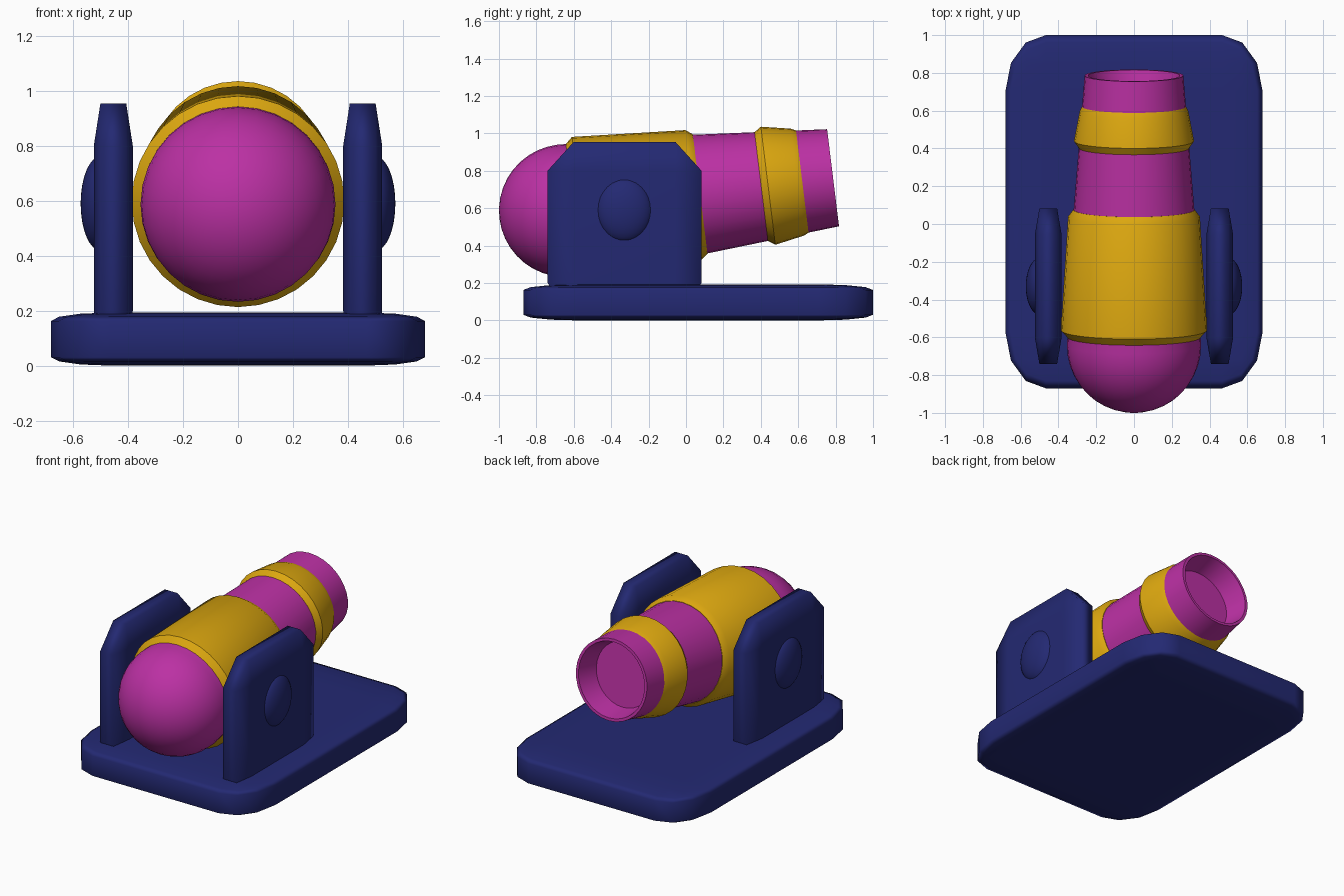
import bpy, bmesh, math
from mathutils import Matrix

if "Cube" in bpy.data.objects:
    bpy.data.objects.remove(bpy.data.objects["Cube"])


def material(name, color):
    m = bpy.data.materials.new(name)
    m.diffuse_color = (*color, 1)
    m.use_nodes = True
    m.node_tree.nodes["Principled BSDF"].inputs["Base Color"].default_value = m.diffuse_color
    return m


MAGENTA = material("magenta", (0.50, 0.03, 0.37))
YELLOW = material("yellow", (0.72, 0.39, 0.005))
BLUE = material("dark_blue", (0.017, 0.022, 0.17))


def finish(name, bm, mat):
    mesh = bpy.data.meshes.new(name)
    bm.to_mesh(mesh)
    bm.free()
    ob = bpy.data.objects.new(name, mesh)
    bpy.context.collection.objects.link(ob)
    mesh.materials.append(mat)
    for p in mesh.polygons:
        p.use_smooth = True
    return ob


def soft_box(name, lo, hi, bevel, segments):
    """Bevelled unit cube stretched to the given bounds."""
    bm = bmesh.new()
    bmesh.ops.create_cube(bm, size=1)
    bmesh.ops.bevel(bm, geom=bm.edges[:], offset=bevel, segments=segments,
                    profile=0.5, affect='EDGES')
    bmesh.ops.scale(bm, vec=[b - a for a, b in zip(lo, hi)], verts=bm.verts)
    bmesh.ops.translate(bm, vec=[(a + b) / 2 for a, b in zip(lo, hi)], verts=bm.verts)
    ob = finish(name, bm, BLUE)
    ob.modifiers.new("weighted_normals", 'WEIGHTED_NORMAL')
    return ob


TILT = Matrix.Translation((0, -0.645, 0.587)) @ Matrix.Rotation(math.radians(7), 4, 'X')


def lathe(name, profile, mat, steps=32):
    """Revolve (distance along barrel, radius) points about the tilted axis."""
    bm = bmesh.new()
    vs = [bm.verts.new((r, t, 0)) for t, r in profile]
    edges = [bm.edges.new(pair) for pair in zip(vs, vs[1:])]
    bmesh.ops.spin(bm, geom=vs + edges, cent=(0, 0, 0), axis=(0, 1, 0),
                   angle=math.tau, steps=steps)
    bmesh.ops.remove_doubles(bm, verts=bm.verts, dist=1e-4)
    bmesh.ops.recalc_face_normals(bm, faces=bm.faces)
    bm.transform(TILT)
    ob = finish(name, bm, mat)
    bpy.ops.object.select_all(action='DESELECT')
    bpy.context.view_layer.objects.active = ob
    ob.select_set(True)
    bpy.ops.object.shade_smooth_by_angle(angle=math.radians(35))
    return ob


# Base plate
soft_box("base_plate", (-0.68, -0.87, 0), (0.68, 1.0, 0.193), 0.157, 3)

# Side cheeks with domed pivots
for side, s in (("left", -1), ("right", 1)):
    x0, x1 = sorted((s * 0.383, s * 0.525))
    soft_box(side + "_cheek", (x0, -0.74, 0.045), (x1, 0.083, 0.955), 0.17, 1)
    bm = bmesh.new()
    bmesh.ops.create_uvsphere(bm, u_segments=32, v_segments=16, radius=1)
    bmesh.ops.scale(bm, vec=(0.073, 0.15, 0.172), verts=bm.verts)
    bmesh.ops.translate(bm, vec=(s * 0.5, -0.33, 0.59), verts=bm.verts)
    finish(side + "_pivot", bm, BLUE)

# Barrel: round breech, tapering tube, recessed muzzle
R = 0.355
breech = [(-R * math.cos(a), R * math.sin(a))
          for a in (math.pi / 2 * i / 10 for i in range(11))]
lathe("barrel", breech + [(0.72, 0.32), (1.442, 0.2615), (1.442, 0.243),
                          (1.30, 0.21), (1.30, 0)], MAGENTA)

# Yellow sleeve and muzzle ring
lathe("sleeve", [(0.045, 0.34), (0.045, 0.352), (0.083, 0.387), (0.69, 0.349),
                 (0.726, 0.322), (0.726, 0.30)], YELLOW)
lathe("muzzle_ring", [(1.055, 0.27), (1.055, 0.293), (1.092, 0.318), (1.25, 0.288),
                      (1.282, 0.272), (1.282, 0.25)], YELLOW)
